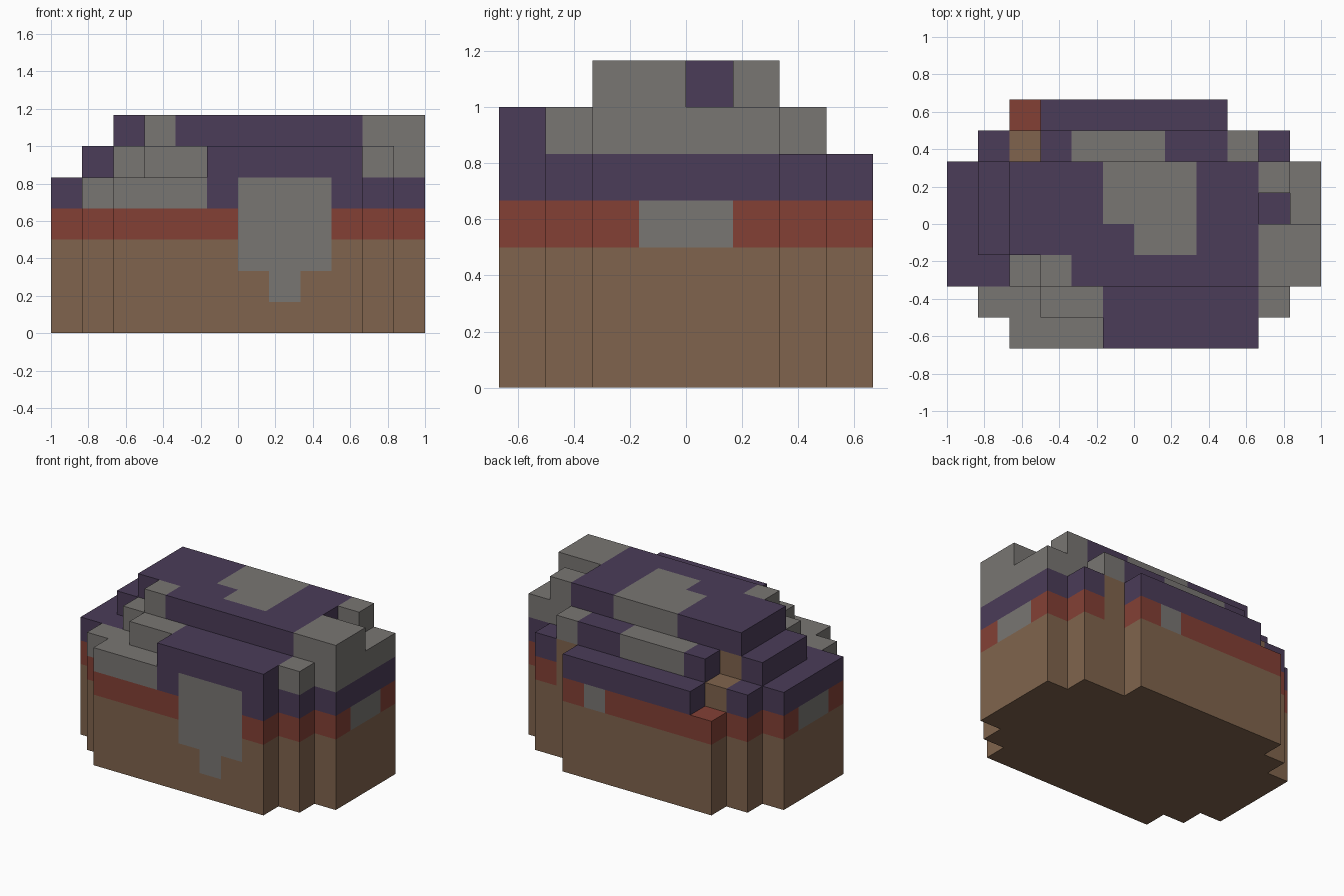
import bpy, bmesh
from mathutils import Vector

cube = bpy.data.objects.get("Cube")
if cube:
    bpy.data.objects.remove(cube, do_unlink=True)

UNIT = 1 / 6                      # edge length of one block
ORIGIN = Vector((-1, -4 * UNIT, 0))
cells = {}                        # block position -> part name


def fill(part, x, y, z):
    """Fill inclusive block ranges; later fills replace earlier ones."""
    for i in range(x[0], x[1] + 1):
        for j in range(y[0], y[1] + 1):
            for k in range(z[0], z[1] + 1):
                cells[i, j, k] = part


# Stepped footprint: earth walls, a red band and a purple ledge
for part, levels in (("earth_base", (0, 2)), ("red_band", (3, 3)), ("purple_roof", (4, 4))):
    fill(part, (2, 9), (0, 0), levels)
    fill(part, (1, 10), (1, 1), levels)
    fill(part, (0, 11), (2, 5), levels)
    fill(part, (1, 10), (6, 6), levels)
    fill(part, (2, 8), (7, 7), levels)
del cells[2, 7, 4]

# Upper roof steps
fill("purple_roof", (5, 9), (0, 1), (5, 5))
fill("purple_roof", (2, 9), (2, 2), (5, 5))
fill("purple_roof", (1, 9), (3, 5), (5, 5))
fill("purple_roof", (3, 8), (6, 6), (5, 5))
fill("purple_roof", (4, 9), (2, 2), (6, 6))
fill("purple_roof", (2, 9), (3, 5), (6, 6))

# Bare earth gaps at the back corners
fill("earth_base", (9, 9), (6, 6), (3, 4))
fill("earth_base", (2, 2), (6, 6), (4, 4))
fill("earth_base", (2, 2), (5, 5), (5, 5))

# Stone steps at the front corner
STONE = "grey_stone"
fill(STONE, (2, 4), (0, 0), (4, 4))
fill(STONE, (1, 2), (1, 1), (4, 4))
fill(STONE, (3, 4), (1, 1), (5, 5))
fill(STONE, (2, 2), (2, 2), (5, 5))
fill(STONE, (3, 3), (2, 2), (6, 6))

# Stone blocks along the +x end
fill(STONE, (10, 10), (1, 1), (5, 5))
fill(STONE, (10, 11), (2, 3), (5, 6))
fill(STONE, (11, 11), (4, 5), (5, 5))
fill(STONE, (10, 10), (5, 5), (5, 6))
fill(STONE, (9, 9), (6, 6), (5, 5))

# Flush stone patches: front, back, both ends and roof
PATCH = "stone_patches"
fill(PATCH, (6, 8), (0, 0), (2, 4))
fill(PATCH, (7, 7), (0, 0), (1, 1))
fill(PATCH, (7, 7), (7, 7), (3, 3))
for end in (0, 11):
    fill(PATCH, (end, end), (3, 4), (3, 3))
fill(PATCH, (5, 7), (4, 5), (6, 6))
fill(PATCH, (6, 7), (3, 3), (6, 6))
fill(PATCH, (4, 6), (6, 6), (5, 5))


def material(name, rgb):
    mat = bpy.data.materials.new(name)
    mat.use_nodes = True
    colour = (*rgb, 1)
    mat.diffuse_color = colour
    bsdf = next(n for n in mat.node_tree.nodes if n.type == 'BSDF_PRINCIPLED')
    bsdf.inputs["Base Color"].default_value = colour
    bsdf.inputs["Roughness"].default_value = 0.9
    return mat


grey = material("grey", (0.19, 0.18, 0.17))
materials = {
    "earth_base": material("brown", (0.216, 0.127, 0.074)),
    "red_band": material("brick red", (0.227, 0.051, 0.036)),
    "purple_roof": material("dark purple", (0.07, 0.045, 0.098)),
    STONE: grey,
    PATCH: grey,
}


def build(part):
    """Make one object from the exposed faces of a part's blocks."""
    bm = bmesh.new()
    for cell, owner in cells.items():
        if owner != part:
            continue
        centre = Vector(cell) + Vector((0.5, 0.5, 0.5))
        for axis in range(3):
            for sign in (-1, 1):
                n = Vector((0, 0, 0))
                n[axis] = sign
                if tuple(int(c + d) for c, d in zip(cell, n)) in cells:
                    continue
                u = Vector((0, 0, 0))
                u[(axis + 1) % 3] = 1
                v = n.cross(u)
                corners = (-u - v, u - v, u + v, v - u)
                bm.faces.new([bm.verts.new(ORIGIN + UNIT * (centre + (n + c) / 2))
                              for c in corners])
    bmesh.ops.remove_doubles(bm, verts=bm.verts, dist=0.001)
    bmesh.ops.dissolve_limit(bm, angle_limit=0.01, verts=bm.verts, edges=bm.edges)
    mesh = bpy.data.meshes.new(part)
    bm.to_mesh(mesh)
    bm.free()
    mesh.materials.append(materials[part])
    bpy.context.collection.objects.link(bpy.data.objects.new(part, mesh))


for part in materials:
    build(part)
